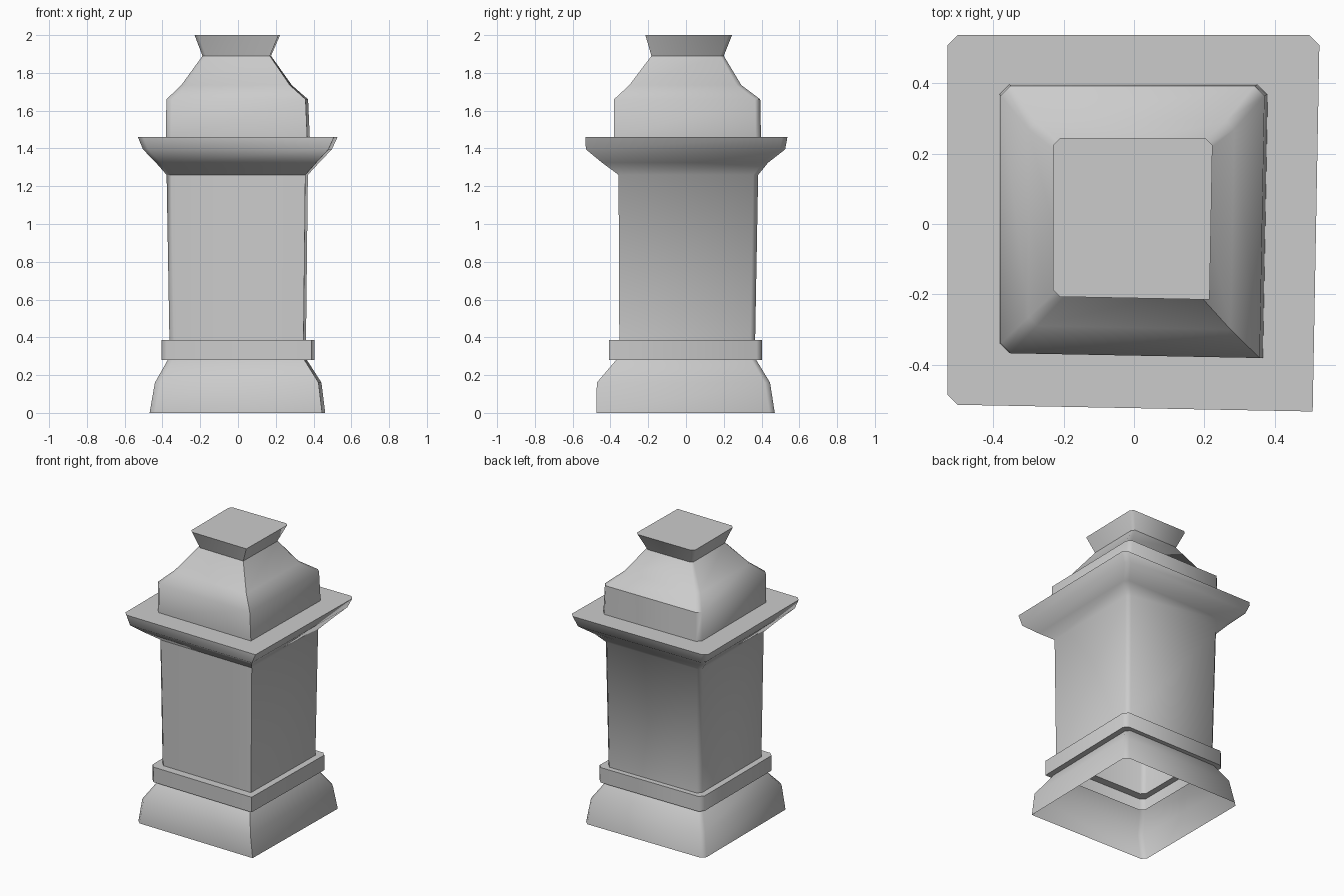
import bpy, bmesh, math

# Profile: height, left, right, front, back, corner chamfer
PROFILE = [
    # flared foot
    (0.00, -0.468, 0.462, -0.475, 0.470, 0.028),
    (0.16, -0.440, 0.442, -0.472, 0.445, 0.028),
    (0.28, -0.372, 0.365, -0.370, 0.372, 0.024),
    # plinth band
    (0.28, -0.405, 0.405, -0.408, 0.402, 0.028),
    (0.385, -0.405, 0.405, -0.408, 0.402, 0.028),
    # shaft
    (0.385, -0.363, 0.360, -0.353, 0.366, 0.026),
    (1.26, -0.378, 0.370, -0.357, 0.382, 0.026),
    # cornice
    (1.325, -0.435, 0.430, -0.445, 0.435, 0.028),
    (1.395, -0.503, 0.497, -0.530, 0.525, 0.028),
    (1.46, -0.530, 0.527, -0.533, 0.537, 0.028),
    # shouldered cap
    (1.46, -0.382, 0.380, -0.381, 0.397, 0.028),
    (1.66, -0.379, 0.371, -0.381, 0.393, 0.028),
    (1.735, -0.300, 0.285, -0.300, 0.293, 0.024),
    (1.89, -0.188, 0.175, -0.183, 0.200, 0.018),
    # flared top
    (2.00, -0.230, 0.223, -0.215, 0.244, 0.020),
]


def ring(bm, z, x0, x1, y0, y1, c):
    """Square section: three chamfered corners, sharp front right corner."""
    s = 0.018 * (x1 - x0)
    pts = [(x0 + c, y0 + s), (x1 - s, y0), (x1, y1 - c), (x1 - c, y1),
           (x0 + c, y1), (x0, y1 - c), (x0, y0 + s + c)]
    return [bm.verts.new((x, y, z)) for x, y in pts]


# Hollow pillar, open underneath and closed on top
bm = bmesh.new()
rings = [ring(bm, *row) for row in PROFILE]
for a, b in zip(rings, rings[1:]):
    for i in range(len(a)):
        j = (i + 1) % len(a)
        bm.faces.new((a[i], a[j], b[j], b[i]))
bm.faces.new(rings[-1])
mesh = bpy.data.meshes.new("stone_pillar")
bm.to_mesh(mesh)
bm.free()
pillar = bpy.data.objects.new("stone_pillar", mesh)
bpy.context.collection.objects.link(pillar)
bpy.context.view_layer.objects.active = pillar
pillar.select_set(True)
bpy.ops.object.shade_smooth_by_angle(angle=math.radians(50))
